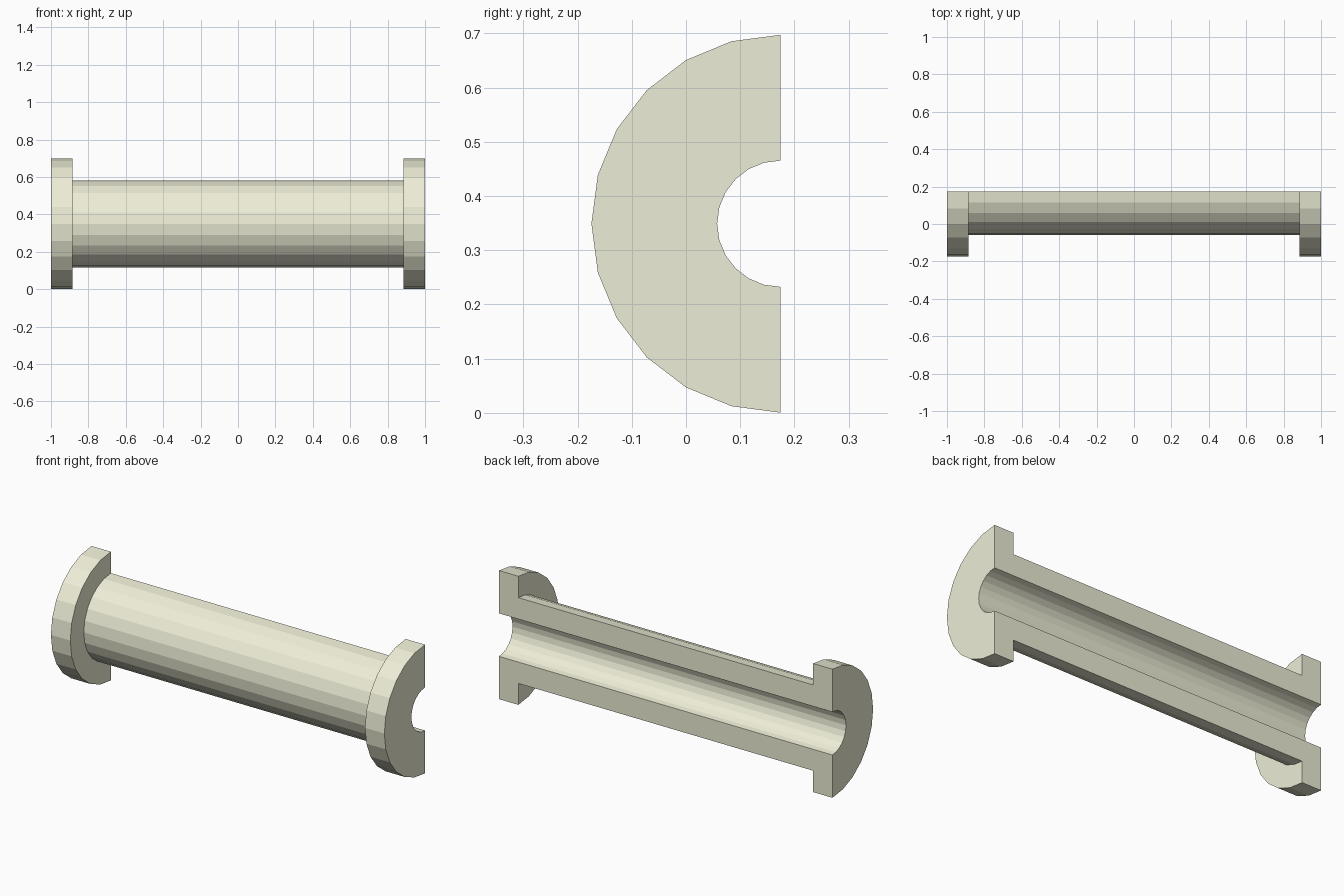
import bpy, bmesh, math
from mathutils import Vector

if "Cube" in bpy.data.objects:
    bpy.data.objects.remove(bpy.data.objects["Cube"])

AXIS = Vector((0, 0.174, 0.349))          # centre line of the bore
BORE, TUBE, FLANGE = 0.1165, 0.2325, 0.3485
END, SHOULDER = 1.0, 0.884

# Half section of the flanged sleeve as (x, radius), mirrored end to end
right = [(END, BORE), (END, FLANGE), (SHOULDER, FLANGE), (SHOULDER, TUBE)]
profile = right + [(-x, r) for x, r in reversed(right)]

bm = bmesh.new()
verts = [bm.verts.new(AXIS + Vector((x, 0, r))) for x, r in profile]
edges = [bm.edges.new((a, b)) for a, b in zip(verts, verts[1:] + verts[:1])]

# Half turn around the bore axis, 12 facets
spun = bmesh.ops.spin(bm, geom=verts + edges, cent=AXIS, axis=(1, 0, 0),
                      angle=math.pi, steps=12, use_duplicate=False)

# Flat cut faces at the back
last = [g for g in spun["geom_last"] if isinstance(g, bmesh.types.BMEdge)]
bmesh.ops.contextual_create(bm, geom=edges)
bmesh.ops.contextual_create(bm, geom=last)
bmesh.ops.recalc_face_normals(bm, faces=bm.faces)

mesh = bpy.data.meshes.new("half_flanged_sleeve")
bm.to_mesh(mesh)
bm.free()
obj = bpy.data.objects.new("half_flanged_sleeve", mesh)
bpy.context.collection.objects.link(obj)

# Pale cream finish
mat = bpy.data.materials.new("cream")
mat.diffuse_color = (0.85, 0.85, 0.68, 1)
mat.use_nodes = True
mat.node_tree.nodes["Principled BSDF"].inputs["Base Color"].default_value = mat.diffuse_color
mesh.materials.append(mat)
